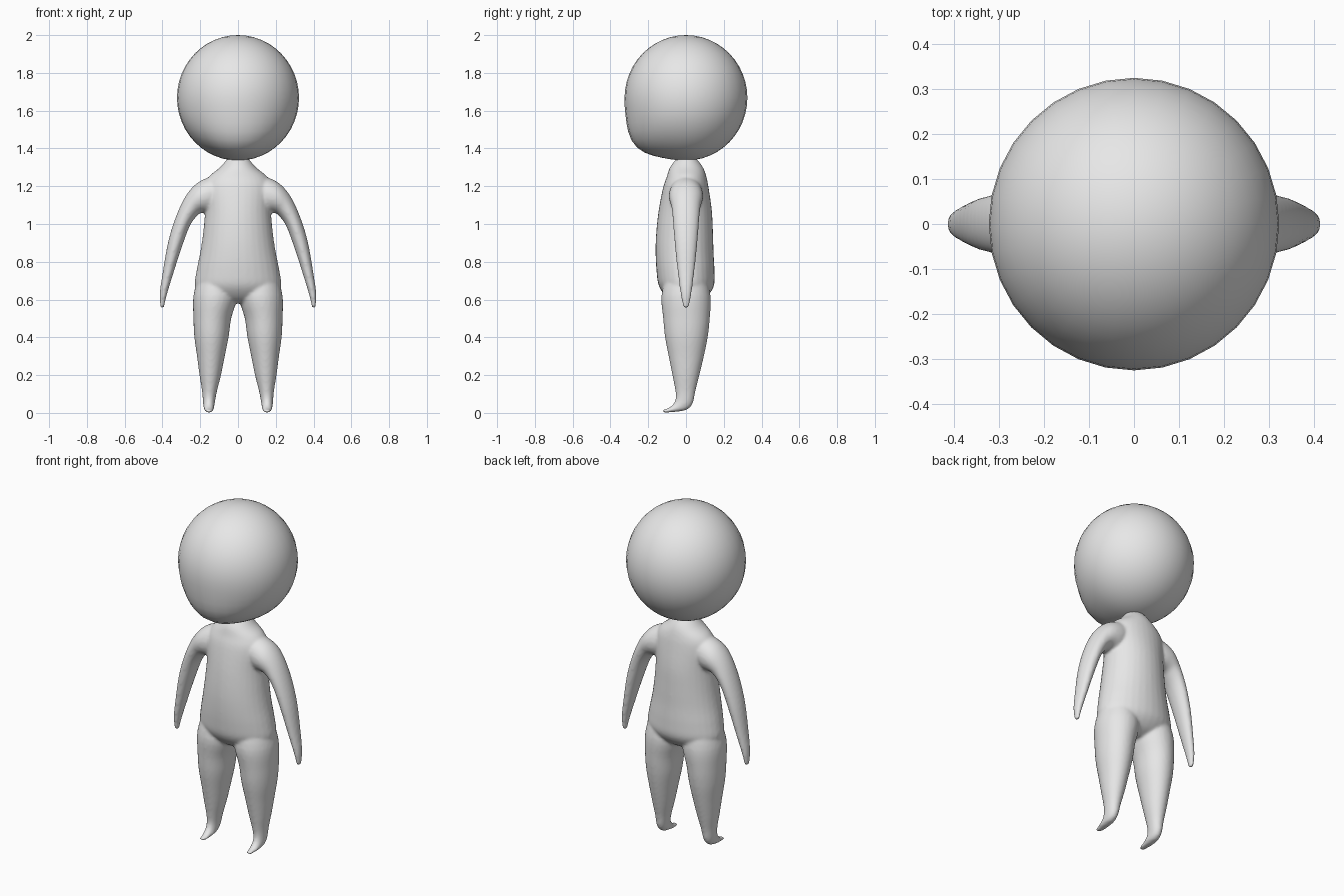
import bpy, bmesh, math
from mathutils import Vector

if "Cube" in bpy.data.objects:
    bpy.data.objects.remove(bpy.data.objects["Cube"])

grey = bpy.data.materials.new("plain_grey")
grey.diffuse_color = (0.8, 0.8, 0.8, 1)
grey.use_nodes = True
grey.node_tree.nodes["Principled BSDF"].inputs["Base Color"].default_value = grey.diffuse_color


def finish(bm, name):
    bmesh.ops.recalc_face_normals(bm, faces=bm.faces[:])
    for f in bm.faces:
        f.smooth = True
    me = bpy.data.meshes.new(name)
    bm.to_mesh(me)
    bm.free()
    me.materials.append(grey)
    ob = bpy.data.objects.new(name, me)
    bpy.context.collection.objects.link(ob)
    return ob


def spline(rows, steps=4):
    """Catmull-Rom interpolation of number rows."""
    out = []
    for i in range(len(rows) - 1):
        p0, p1 = rows[max(i - 1, 0)], rows[i]
        p2, p3 = rows[i + 1], rows[min(i + 2, len(rows) - 1)]
        for s in range(steps):
            t = s / steps
            out.append([0.5 * (2 * b + (c - a) * t + (2 * a - 5 * b + 4 * c - d) * t * t
                               + (3 * b - a - 3 * c + d) * t ** 3)
                        for a, b, c, d in zip(p0, p1, p2, p3)])
    out.append(rows[-1])
    return out


def loft(bm, rings, side=1, n=32):
    """Closed tube through elliptical rings given as (edge, opposite edge, half width vector)."""
    loops = []
    for a, b, w in rings:
        mid, half = (a + b) / 2, (a - b) / 2
        loop = []
        for k in range(n):
            t = 2 * math.pi * k / n
            p = mid + half * math.cos(t) + w * math.sin(t)
            loop.append(bm.verts.new((p.x * side, p.y, p.z)))
        loops.append(loop)
    for l0, l1 in zip(loops, loops[1:]):
        for k in range(n):
            bm.faces.new((l0[k], l0[(k + 1) % n], l1[(k + 1) % n], l1[k]))
    bm.faces.new(loops[0])
    bm.faces.new(loops[-1])


# Torso: z, front y, back y, half width
torso = [(1.347, -.05, .055, .055), (1.3, -.085, .09, .095), (1.25, -.102, .108, .155),
         (1.19, -.122, .12, .18), (1.07, -.145, .137, .175), (.95, -.158, .143, .185),
         (.85, -.161, .146, .2), (.75, -.156, .151, .22), (.67, -.143, .147, .228),
         (.61, -.1, .105, .19), (.58, -.05, .05, .1)]
# Leg and foot: front y, front z, back y, back z, inner x, outer x
leg = [(-.1, .74, .1, .74, .03, .205), (-.13, .62, .13, .62, .005, .236),
       (-.121, .5, .126, .5, .036, .236), (-.111, .4, .115, .4, .05, .231),
       (-.092, .3, .095, .3, .07, .217), (-.072, .2, .071, .2, .09, .204),
       (-.057, .12, .051, .12, .11, .191), (-.055, .08, .036, .05, .121, .186),
       (-.065, .05, .005, .017, .126, .183), (-.09, .027, -.05, .006, .129, .179),
       (-.127, .015, -.122, .0, .138, .168)]
# Arm: outer x, outer z, inner x, inner z, half depth
arm = [(.08, 1.26, .1, 1.08, .08), (.16, 1.245, .15, 1.06, .09), (.225, 1.21, .19, 1.06, .088),
       (.282, 1.14, .215, 1.045, .077), (.332, 1.03, .255, .99, .069),
       (.371, .9, .3, .87, .059), (.399, .74, .345, .73, .043),
       (.415, .63, .378, .62, .028), (.411, .558, .392, .555, .015)]

bm = bmesh.new()
loft(bm, [(Vector((0, f, z)), Vector((0, b, z)), Vector((w, 0, 0)))
          for z, f, b, w in spline(torso)])
for side in (1, -1):
    loft(bm, [(Vector(((i + o) / 2, fy, fz)), Vector(((i + o) / 2, by, bz)),
               Vector(((o - i) / 2, 0, 0)))
              for fy, fz, by, bz, i, o in spline(leg)], side)
    loft(bm, [(Vector((ox, 0, oz)), Vector((ix, 0, iz)), Vector((0, w, 0)))
              for ox, oz, ix, iz, w in spline(arm)], side)
body = finish(bm, "body")

# Fuse limbs and torso into one soft skin
rm = body.modifiers.new("fuse", "REMESH")
rm.mode = "VOXEL"
rm.voxel_size = 0.008
rm.use_smooth_shade = True
sm = body.modifiers.new("soften", "SMOOTH")
sm.factor = 0.5
sm.iterations = 7

# Head: ball with a soft chin bulge at the lower front
bm = bmesh.new()
bmesh.ops.create_uvsphere(bm, u_segments=32, v_segments=24, radius=1)
for v in bm.verts:
    d = v.co.normalized()
    pitch = math.degrees(math.atan2(-d.z, -d.y)) - 43
    yaw = math.degrees(math.asin(max(-1, min(1, d.x))))
    bulge = 0.125 * math.exp(-(pitch / 15) ** 2 / 2 - (yaw / 24) ** 2 / 2)
    v.co = Vector((d.x * .323, d.y * .325, d.z * .332)) * (1 + bulge)
    v.co.z += 1.668
finish(bm, "head")
